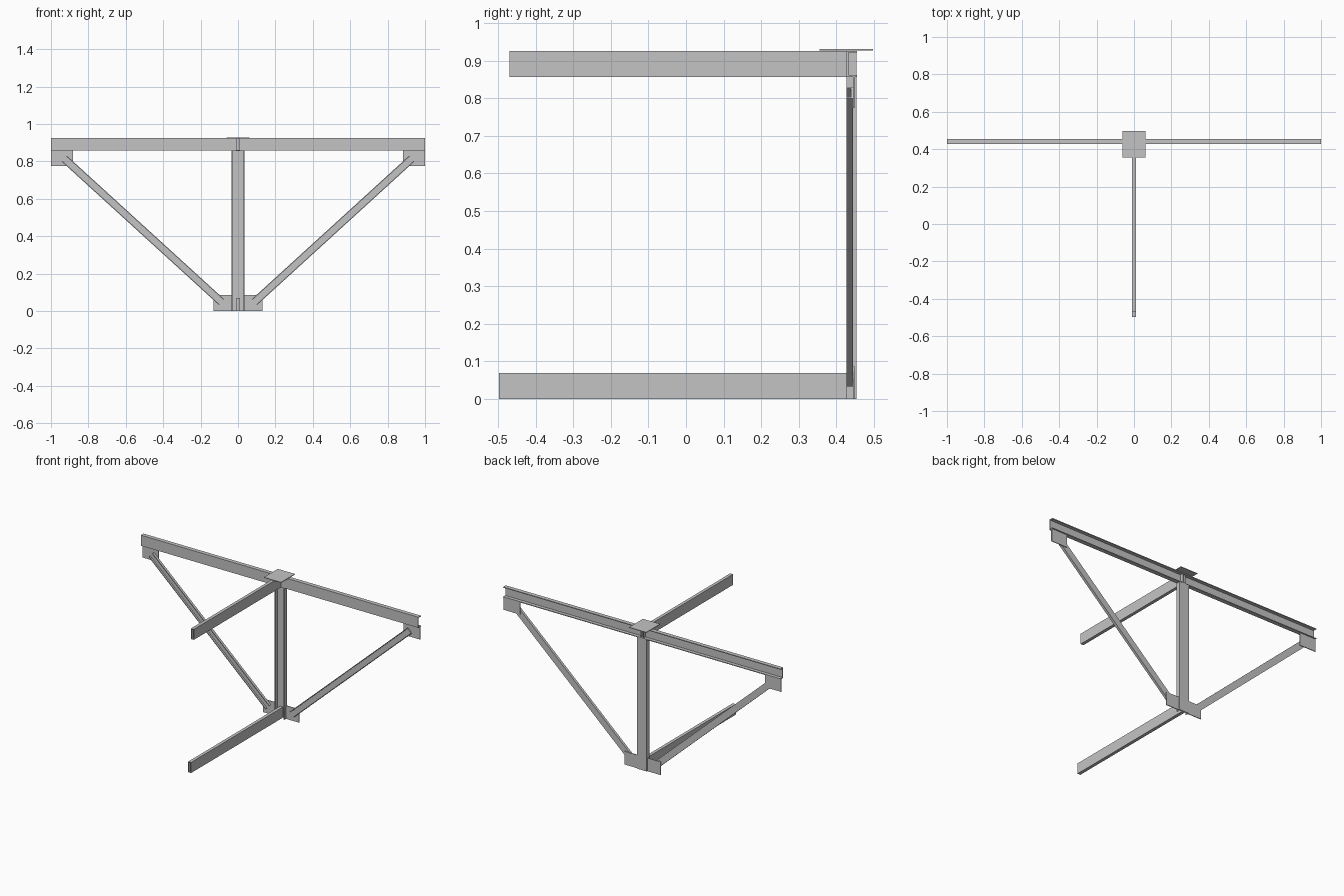
import bpy
import bmesh
from mathutils import Vector

cube = bpy.data.objects.get("Cube")
if cube:
    bpy.data.objects.remove(cube, do_unlink=True)

steel = bpy.data.materials.new("light_grey_steel")
steel.use_nodes = True
GREY = (0.55, 0.55, 0.55, 1)
steel.diffuse_color = GREY
steel.node_tree.nodes["Principled BSDF"].inputs["Base Color"].default_value = GREY

WALL = 0.005


def finish(name, bm):
    bmesh.ops.recalc_face_normals(bm, faces=bm.faces)
    mesh = bpy.data.meshes.new(name)
    bm.to_mesh(mesh)
    bm.free()
    mesh.materials.append(steel)
    obj = bpy.data.objects.new(name, mesh)
    bpy.context.collection.objects.link(obj)


def box(name, lo, hi):
    """Flat plate between two corners."""
    bm = bmesh.new()
    bmesh.ops.create_cube(bm, size=1)
    lo, hi = Vector(lo), Vector(hi)
    for v in bm.verts:
        v.co = (lo + hi) / 2 + v.co * (hi - lo)
    finish(name, bm)


def channel(name, start, end, width, depth, opening):
    """U section: the web back runs from start to end, flanges point along opening."""
    start, end, out = Vector(start), Vector(end), Vector(opening)
    side = (end - start).normalized().cross(out)
    h = width / 2
    profile = [(-h, 0), (h, 0), (h, depth), (h - WALL, depth),
               (h - WALL, WALL), (WALL - h, WALL), (WALL - h, depth), (-h, depth)]
    bm = bmesh.new()
    face = bm.faces.new([bm.verts.new(start + side * s + out * d) for s, d in profile])
    ext = bmesh.ops.extrude_face_region(bm, geom=[face], use_keep_orig=True)
    moved = [g for g in ext["geom"] if isinstance(g, bmesh.types.BMVert)]
    bmesh.ops.translate(bm, verts=moved, vec=end - start)
    finish(name, bm)


def tube(name, y0, y1, z0, z1, half=0.0105, wall=0.003):
    """Rectangular hollow section along y."""
    bm = bmesh.new()
    rings = []
    for y in (y0, y1):
        for t in (0, wall):
            x = half - t
            rings.append([bm.verts.new((sx, y, z)) for sx, z in
                          ((-x, z0 + t), (x, z0 + t), (x, z1 - t), (-x, z1 - t))])
    a, b, c, d = rings
    for p, q in ((a, b), (c, d), (a, c), (b, d)):
        for i in range(4):
            j = (i + 1) % 4
            bm.faces.new((p[i], p[j], q[j], q[i]))
    finish(name, bm)


# Cross beam, open to the back, and post, open to the front
channel("cross_beam", (-1, 0.428, 0.892), (1, 0.428, 0.892), 0.069, 0.027, (0, 1, 0))
channel("post", (0, 0.4545, 0), (0, 0.4545, 0.858), 0.07, 0.027, (0, -1, 0))

# Forward arms
tube("upper_arm", -0.47, 0.454, 0.857, 0.926)
tube("lower_arm", -0.498, 0.449, 0, 0.069)

# Cap plate over the joint
box("cap_plate", (-0.062, 0.355, 0.927), (0.062, 0.498, 0.931))

# Gusset plates, set in from the back of the post, and diagonal braces
for label, s in (("left", 1), ("right", -1)):
    for level, x0, x1, z0, z1 in (("upper", 0.883, 1, 0.775, 0.86),
                                  ("lower", 0.034, 0.13, 0, 0.086)):
        inner, outer = sorted((s * x0, s * x1))
        box(f"{label}_{level}_gusset", (inner, 0.444, z0), (outer, 0.449, z1))
    channel(label + "_brace", (s * 0.088, 0.444, 0.048), (s * 0.929, 0.444, 0.815),
            0.042, 0.017, (0, -1, 0))
